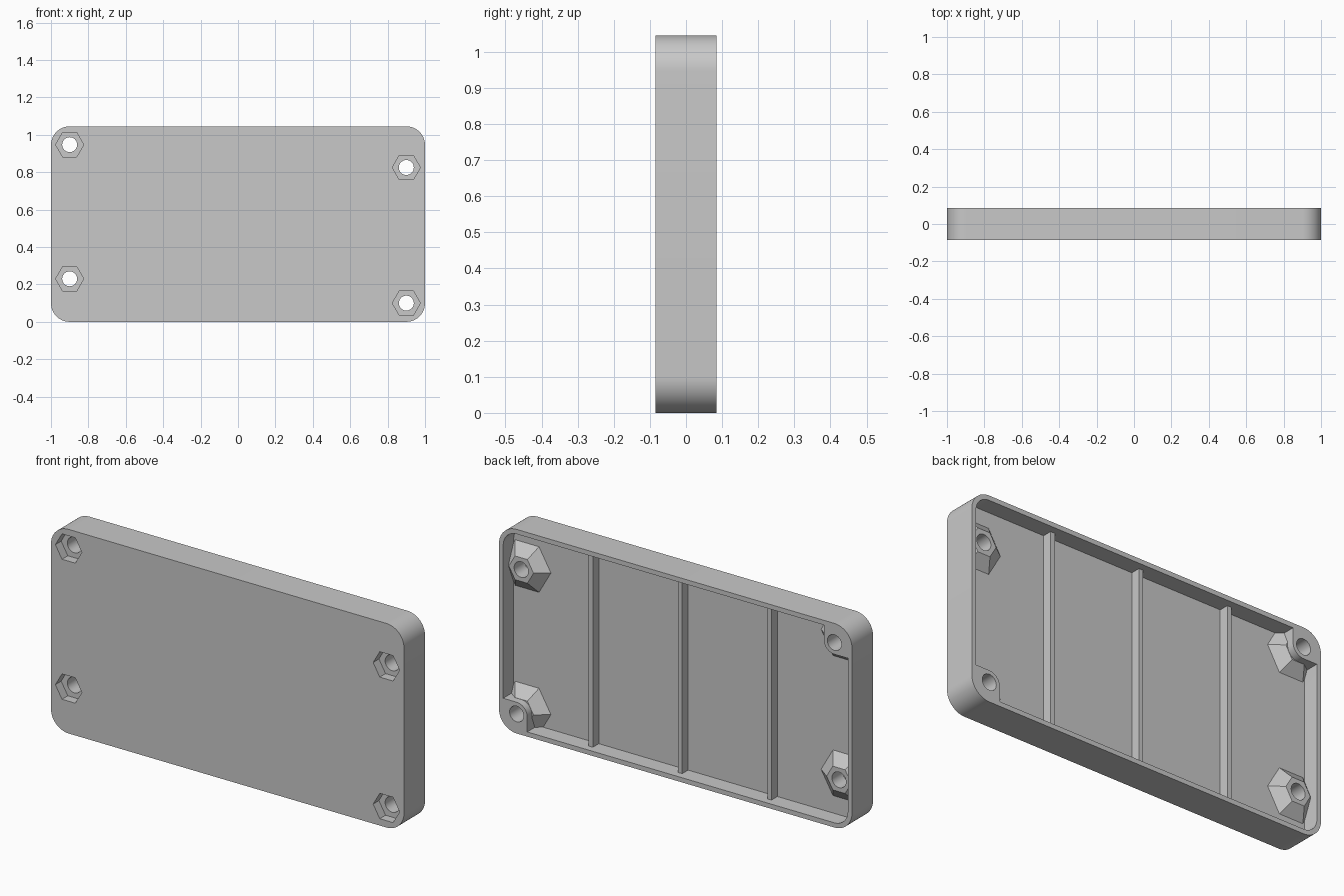
import bpy
import bmesh
from math import cos, sin, pi, radians

cube = bpy.data.objects.get("Cube")
if cube:
    bpy.data.objects.remove(cube)

# Main dimensions
HEIGHT = 1.045
HALF_DEPTH = 0.085
WALL = 0.024
CORNER = 0.1
FLOOR_Y = 0.0
LEDGE_Y = 0.048
HOLES = [(-0.9, 0.947), (-0.9, 0.23), (0.9, 0.825), (0.9, 0.1)]

grey = bpy.data.materials.new("grey_plastic")
grey.use_nodes = True
colour = (0.58, 0.58, 0.58, 1)
grey.diffuse_color = colour
grey.node_tree.nodes["Principled BSDF"].inputs["Base Color"].default_value = colour


def loft(name, front, back, y0, y1):
    """Solid between two (x, z) outlines at depths y0 and y1."""
    bm = bmesh.new()
    a = [bm.verts.new((x, y0, z)) for x, z in front]
    b = [bm.verts.new((x, y1, z)) for x, z in back]
    bm.faces.new(a)
    bm.faces.new(b[::-1])
    n = len(a)
    for i in range(n):
        j = (i + 1) % n
        bm.faces.new((a[j], a[i], b[i], b[j]))
    bmesh.ops.recalc_face_normals(bm, faces=bm.faces)
    mesh = bpy.data.meshes.new(name)
    bm.to_mesh(mesh)
    bm.free()
    mesh.materials.append(grey)
    obj = bpy.data.objects.new(name, mesh)
    bpy.context.collection.objects.link(obj)
    return obj


def polygon(cx, cz, r, sides):
    return [(cx + r * cos(2 * pi * i / sides), cz + r * sin(2 * pi * i / sides))
            for i in range(sides)]


def rounded(x0, x1, z0, z1, r, steps=14):
    """Rounded rectangle outline."""
    centres = [(x1 - r, z1 - r), (x0 + r, z1 - r), (x0 + r, z0 + r), (x1 - r, z0 + r)]
    return [(cx + r * cos(pi / 2 * (q + i / steps)), cz + r * sin(pi / 2 * (q + i / steps)))
            for q, (cx, cz) in enumerate(centres) for i in range(steps + 1)]


def prism(name, outline, y0, y1):
    return loft(name, outline, outline, y0, y1)


def cut(target, cutter):
    """Subtract the cutter and delete it."""
    mod = target.modifiers.new("cut", 'BOOLEAN')
    mod.operation = 'DIFFERENCE'
    mod.solver = 'EXACT'
    mod.object = cutter
    bpy.ops.object.select_all(action='DESELECT')
    bpy.context.view_layer.objects.active = target
    target.select_set(True)
    bpy.ops.object.modifier_apply(modifier=mod.name)
    bpy.data.objects.remove(cutter)


# Tray body and the pocket that hollows it from the back
body = prism("cover_plate", rounded(-1, 1, 0, HEIGHT, CORNER), -HALF_DEPTH, HALF_DEPTH)
pocket = prism("pocket", rounded(WALL - 1, 1 - WALL, WALL, HEIGHT - WALL, CORNER - WALL),
               FLOOR_Y, HALF_DEPTH + 0.05)

# Stiffening ribs, left standing in the pocket
for x in (-0.506, 0, 0.506):
    rib = [(x - WALL / 2, -0.1), (x + WALL / 2, -0.1),
           (x + WALL / 2, HEIGHT + 0.1), (x - WALL / 2, HEIGHT + 0.1)]
    cut(pocket, prism("rib", rib, -0.03, LEDGE_Y))

# Tapered hexagonal bosses around the screw holes
for x, z in HOLES:
    cut(pocket, loft("boss", polygon(x, z, 0.151, 6), polygon(x, z, 0.07, 6), -0.012, LEDGE_Y))

# Full-height blocks in two opposite corners
r = 0.06
for x0, x1, z0, z1 in ((0.9 - r, 1.2, -0.2, 0.1 + r),
                       (-1.2, r - 0.9, 0.947 - r, HEIGHT + 0.2)):
    cut(pocket, prism("corner_block", rounded(x0, x1, z0, z1, r), -0.05, HALF_DEPTH + 0.1))

cut(body, pocket)

# Screw holes and hexagonal nut recesses
for x, z in HOLES:
    cut(body, prism("screw_hole", polygon(x, z, 0.04, 32), -0.2, 0.2))
    cut(body, prism("nut_recess", polygon(x, z, 0.075, 6), -0.2, 0.047 - HALF_DEPTH))

bpy.ops.object.select_all(action='DESELECT')
bpy.context.view_layer.objects.active = body
body.select_set(True)
bpy.ops.object.shade_smooth_by_angle(angle=radians(25))
